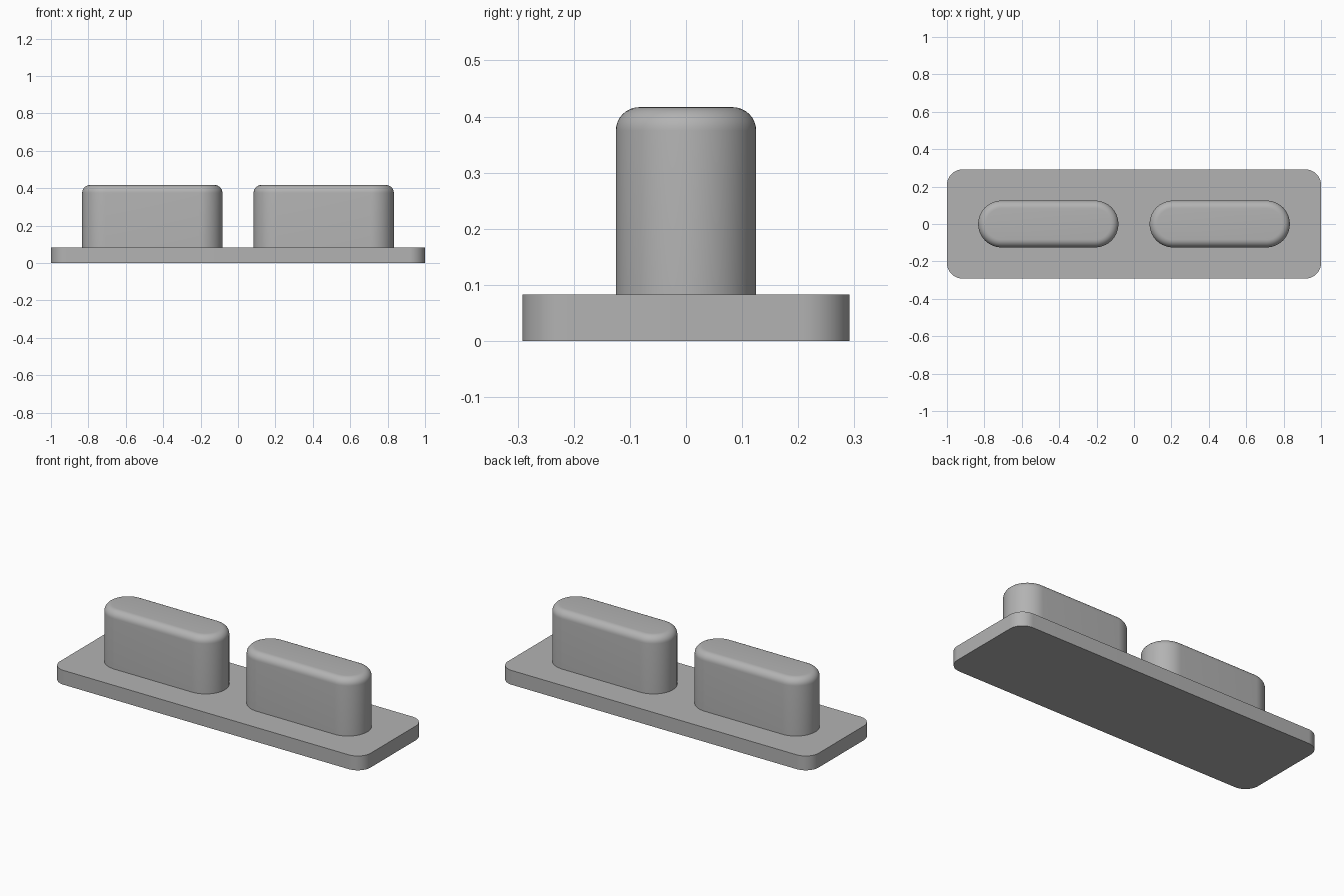
import bpy
import bmesh
from math import cos, sin, pi, radians

cube = bpy.data.objects.get("Cube")
if cube:
    bpy.data.objects.remove(cube, do_unlink=True)

grey = bpy.data.materials.new("plain grey")
grey.use_nodes = True
GREY = (0.45, 0.45, 0.45, 1)
grey.diffuse_color = GREY
grey.node_tree.nodes["Principled BSDF"].inputs["Base Color"].default_value = GREY

STEPS = 16  # segments per rounded corner


def rounded_outline(half_x, half_y, radius):
    """Counter-clockwise rounded rectangle; a full radius gives a slot shape."""
    points = []
    for quarter, (sx, sy) in enumerate([(1, 1), (-1, 1), (-1, -1), (1, -1)]):
        for i in range(STEPS + 1):
            a = (quarter + i / STEPS) * pi / 2
            points.append((sx * (half_x - radius) + radius * cos(a),
                           sy * (half_y - radius) + radius * sin(a)))
    return points


def rounded_block(name, centre_x, half_x, half_y, radius, profile):
    """Stack rounded outlines, each given as (inset, height), into a solid."""
    bm = bmesh.new()
    rings = []
    for inset, z in profile:
        outline = rounded_outline(half_x - inset, half_y - inset, radius - inset)
        rings.append([bm.verts.new((x, y, z)) for x, y in outline])
    count = len(rings[0])
    for low, high in zip(rings, rings[1:]):
        for i in range(count):
            j = (i + 1) % count
            bm.faces.new((low[i], low[j], high[j], high[i]))
    bm.faces.new(rings[0][::-1])
    bm.faces.new(rings[-1])
    bmesh.ops.remove_doubles(bm, verts=bm.verts, dist=1e-5)
    bmesh.ops.recalc_face_normals(bm, faces=bm.faces)

    mesh = bpy.data.meshes.new(name)
    bm.to_mesh(mesh)
    bm.free()
    mesh.materials.append(grey)
    obj = bpy.data.objects.new(name, mesh)
    obj.location.x = centre_x
    bpy.context.collection.objects.link(obj)
    bpy.ops.object.select_all(action="DESELECT")
    obj.select_set(True)
    bpy.context.view_layer.objects.active = obj
    bpy.ops.object.shade_smooth_by_angle(angle=radians(30))
    return obj


# Base plate with rounded vertical corners
PLATE_TOP = 0.0833
rounded_block("base_plate", 0, 1, 0.2917, 0.0833, [(0, 0), (0, PLATE_TOP)])

# Two slot-shaped pegs with a rolled top edge
PEG_TOP, FILLET = 0.4167, 0.0417
peg_profile = [(0, PLATE_TOP)]
for step in range(9):
    a = step / 8 * pi / 2
    peg_profile.append((FILLET * (1 - cos(a)), PEG_TOP - FILLET * (1 - sin(a))))

for side, sign in (("left", 1), ("right", -1)):
    rounded_block(side + "_peg", sign * 0.4583, 0.375, 0.125, 0.125, peg_profile)
